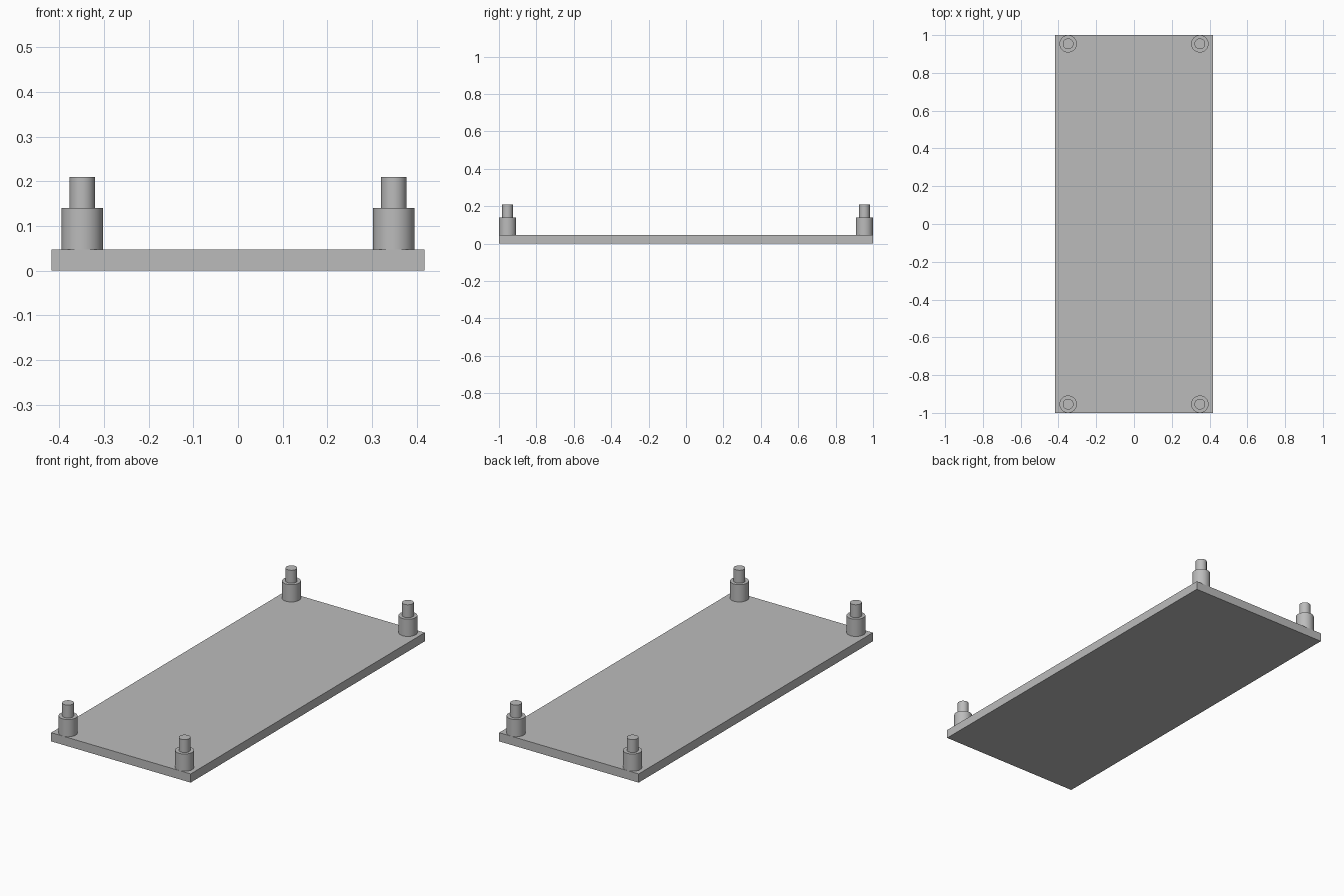
import bpy
from math import radians

cube = bpy.data.objects.get("Cube")
if cube:
    bpy.data.objects.remove(cube, do_unlink=True)

HALF_X, HALF_Y, PLATE_TOP = 0.417, 1.0, 0.047
POST_X, POST_Y = 0.3485, 0.954

# Single plain grey
grey = bpy.data.materials.new("grey")
grey.use_nodes = True
colour = (0.5, 0.5, 0.5, 1)
grey.diffuse_color = colour
grey.node_tree.nodes["Principled BSDF"].inputs["Base Color"].default_value = colour


def finish(name):
    obj = bpy.context.object
    obj.name = name
    obj.data.materials.append(grey)
    return obj


def cylinder(name, x, y, radius, bottom, top):
    bpy.ops.mesh.primitive_cylinder_add(
        vertices=48, radius=radius, depth=top - bottom,
        location=(x, y, (bottom + top) / 2))
    finish(name)
    bpy.ops.object.shade_smooth_by_angle(angle=radians(30))


# Flat base plate
bpy.ops.mesh.primitive_cube_add(size=1, location=(0, 0, PLATE_TOP / 2))
plate = finish("base_plate")
plate.scale = (2 * HALF_X, 2 * HALF_Y, PLATE_TOP)
bpy.ops.object.transform_apply(location=False, rotation=False, scale=True)

# Stepped corner posts: wide standoff with a narrow pin on top
for side, sx in (("right", -1), ("left", 1)):
    for end, sy in (("front", -1), ("back", 1)):
        x, y = sx * POST_X, sy * POST_Y
        cylinder(f"{end}_{side}_standoff", x, y, 0.046, PLATE_TOP, 0.14)
        cylinder(f"{end}_{side}_pin", x, y, 0.0285, 0.14, 0.21)
